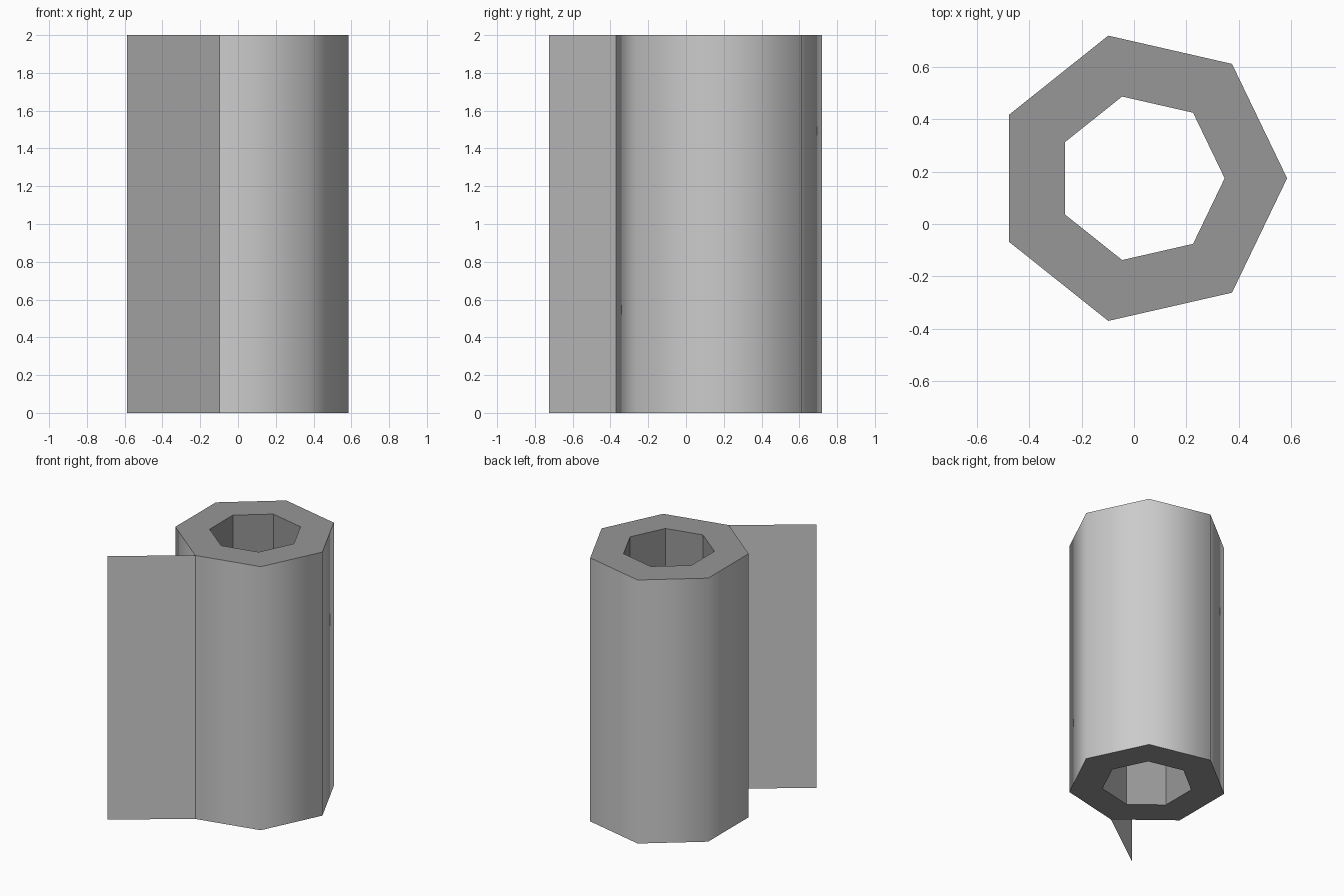
import bpy, bmesh, math

if "Cube" in bpy.data.objects:
    bpy.data.objects.remove(bpy.data.objects["Cube"])

HEIGHT = 2.0
SIDES = 7
CX, CY = 0.026, 0.175
R_OUT, R_IN = 0.56, 0.321


def material(name, value):
    m = bpy.data.materials.new(name)
    m.diffuse_color = (value, value, value, 1)
    m.use_nodes = True
    m.node_tree.nodes["Principled BSDF"].inputs["Base Color"].default_value = m.diffuse_color
    return m


light = material("light grey", 0.6)
dark = material("mid grey", 0.31)


def make_object(name, bm, mats):
    me = bpy.data.meshes.new(name)
    bm.to_mesh(me)
    bm.free()
    for m in mats:
        me.materials.append(m)
    ob = bpy.data.objects.new(name, me)
    bpy.context.collection.objects.link(ob)
    return ob


def ring(bm, r, z):
    return [bm.verts.new((CX + r * math.cos(a), CY + r * math.sin(a), z))
            for a in (2 * math.pi * i / SIDES for i in range(SIDES))]


# Rolled tube: smooth outer wall, flat caps and bore
bm = bmesh.new()
rings = [ring(bm, R_OUT, 0), ring(bm, R_OUT, HEIGHT),
         ring(bm, R_IN, HEIGHT), ring(bm, R_IN, 0)]
for k in range(4):
    a, b = rings[k], rings[(k + 1) % 4]
    for i in range(SIDES):
        j = (i + 1) % SIDES
        f = bm.faces.new((a[i], a[j], b[j], b[i]))
        f.smooth = (k == 0)
        f.material_index = 0 if k == 0 else 1
bmesh.ops.recalc_face_normals(bm, faces=bm.faces)
for e in bm.edges:
    if len({f.smooth for f in e.link_faces}) == 2:
        e.smooth = False
make_object("rolled_tube", bm, [light, dark])

# Loose flap: a thin sheet leaving one corner of the tube
bm = bmesh.new()
ang = -4 * math.pi / SIDES
x0, y0 = CX + R_OUT * math.cos(ang), CY + R_OUT * math.sin(ang)
x1, y1 = -0.588, -0.725
bm.faces.new([bm.verts.new(p) for p in
              ((x1, y1, 0), (x0, y0, 0), (x0, y0, HEIGHT), (x1, y1, HEIGHT))])
make_object("loose_flap", bm, [light])
